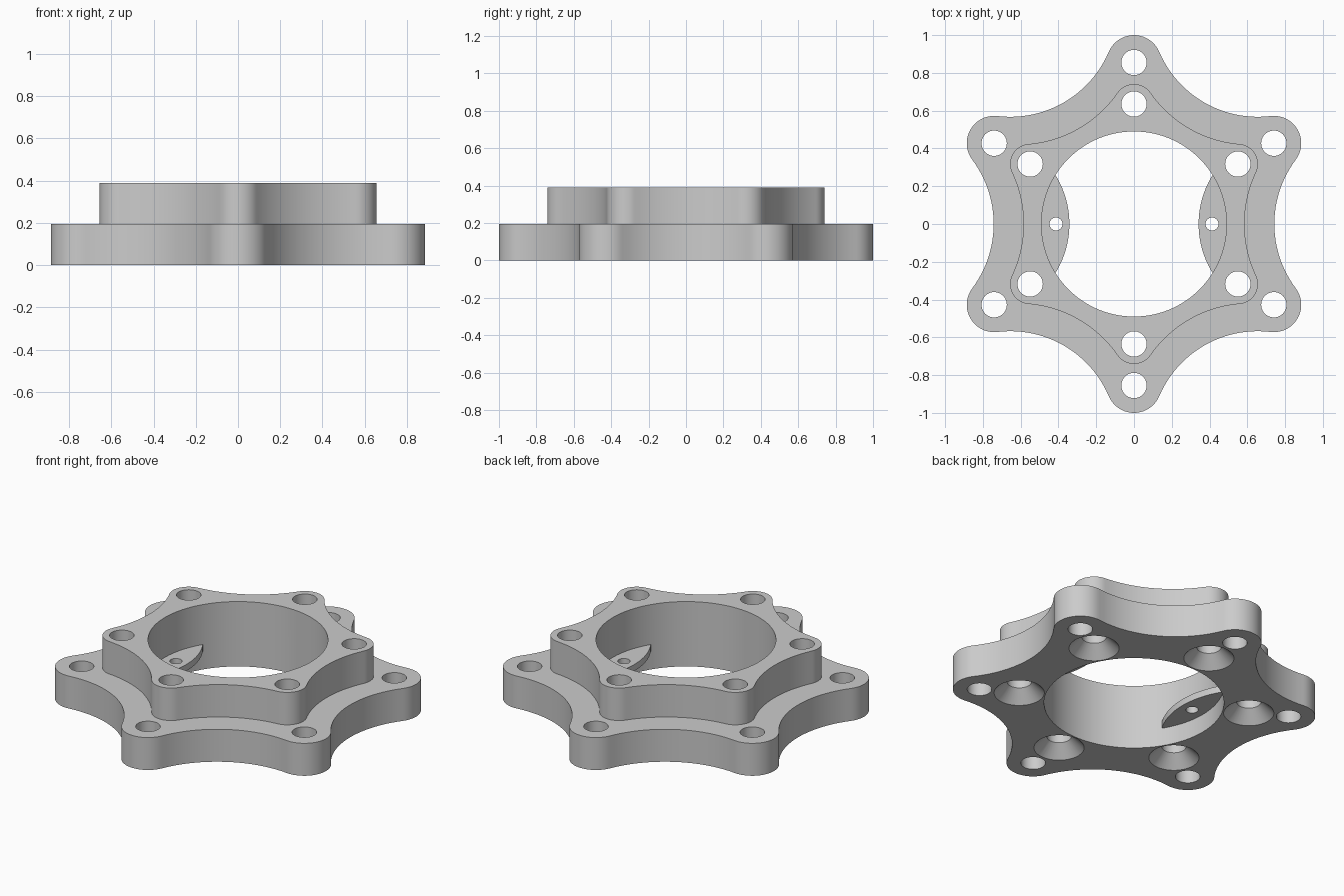
import bpy, bmesh
from math import cos, sin, pi, radians, atan2, sqrt
from mathutils import Vector

cube = bpy.data.objects.get("Cube")
if cube:
    bpy.data.objects.remove(cube, do_unlink=True)

BASE_H, TOP_H = 0.195, 0.39
BORE_R, HOLE_R = 0.49, 0.067
OUTER_PITCH, INNER_PITCH = 0.855, 0.635
LOBES = [radians(30 + 60 * i) for i in range(6)]

grey = bpy.data.materials.new("plain grey")
grey.use_nodes = True
grey.diffuse_color = (0.6, 0.6, 0.6, 1)
grey.node_tree.nodes["Principled BSDF"].inputs["Base Color"].default_value = (0.6, 0.6, 0.6, 1)


def arc(cx, cy, r, a0, a1, n):
    """Points along an arc, both ends included."""
    return [Vector((cx + r * cos(a0 + (a1 - a0) * i / n),
                    cy + r * sin(a0 + (a1 - a0) * i / n))) for i in range(n + 1)]


def star_outline(pitch, lobe_r, valley):
    """Six round lobes joined by tangent concave arcs."""
    k = valley - lobe_r
    dist = (pitch ** 2 - k ** 2) / (2 * (pitch * cos(pi / 6) - k))
    t = atan2(dist * sin(pi / 6), dist * cos(pi / 6) - pitch)
    pts = []
    for a in LOBES:
        pts += arc(pitch * cos(a), pitch * sin(a), lobe_r, a - t, a + t, 20)
        v = a + pi / 6
        pts += arc(dist * cos(v), dist * sin(v), dist - valley,
                   a + t + pi, a + pi / 3 - t + pi, 24)[1:-1]
    return pts


def new_object(name, bm):
    bmesh.ops.recalc_face_normals(bm, faces=bm.faces[:])
    mesh = bpy.data.meshes.new(name)
    bm.to_mesh(mesh)
    bm.free()
    mesh.materials.append(grey)
    obj = bpy.data.objects.new(name, mesh)
    bpy.context.collection.objects.link(obj)
    return obj


def prism(name, pts, z0, z1):
    bm = bmesh.new()
    face = bm.faces.new([bm.verts.new((p.x, p.y, z0)) for p in pts])
    up = bmesh.ops.extrude_face_region(bm, geom=[face])["geom"]
    bmesh.ops.translate(bm, vec=(0, 0, z1 - z0),
                        verts=[v for v in up if isinstance(v, bmesh.types.BMVert)])
    return new_object(name, bm)


def add_lathe(bm, x, y, profile, n):
    """Closed solid of revolution from (radius, height) pairs."""
    rings = [[bm.verts.new((x + r * cos(2 * pi * i / n), y + r * sin(2 * pi * i / n), z))
              for i in range(n)] for r, z in profile]
    for low, high in zip(rings, rings[1:]):
        for i in range(n):
            j = (i + 1) % n
            bm.faces.new((low[i], low[j], high[j], high[i]))
    bm.faces.new(rings[0][::-1])
    bm.faces.new(rings[-1])


def boolean(target, tool, operation):
    mod = target.modifiers.new(operation.lower(), 'BOOLEAN')
    mod.operation, mod.solver, mod.object = operation, 'EXACT', tool
    bpy.context.view_layer.objects.active = target
    bpy.ops.object.modifier_apply(modifier=mod.name)
    bpy.data.objects.remove(tool, do_unlink=True)


def smooth(obj):
    bpy.ops.object.select_all(action='DESELECT')
    obj.select_set(True)
    bpy.context.view_layer.objects.active = obj
    bpy.ops.object.shade_smooth_by_angle(angle=radians(30))


# Two stacked star-shaped tiers
body = prism("star_flange", star_outline(OUTER_PITCH, 0.145, 0.743), 0, BASE_H)
boolean(body, prism("upper_tier", star_outline(INNER_PITCH, 0.106, 0.585),
                    BASE_H / 2, TOP_H), 'UNION')

# Central bore, plain outer holes and inner holes countersunk from below
bm = bmesh.new()
add_lathe(bm, 0, 0, [(BORE_R, -0.1), (BORE_R, 0.5)], 128)
for a in LOBES:
    add_lathe(bm, OUTER_PITCH * cos(a), OUTER_PITCH * sin(a),
              [(HOLE_R, -0.1), (HOLE_R, 0.5)], 40)
    add_lathe(bm, INNER_PITCH * cos(a), INNER_PITCH * sin(a),
              [(0.137, -0.1), (0.137, 0), (HOLE_R, 0.07), (HOLE_R, 0.5)], 40)
boolean(body, new_object("hole_cutter", bm), 'DIFFERENCE')
smooth(body)

# Lens-shaped tabs inside the bore, each with a small hole
TAB_C, TAB_R, WALL_R = 0.835, 0.493, BORE_R + 0.004
tip_x = (TAB_C ** 2 + WALL_R ** 2 - TAB_R ** 2) / (2 * TAB_C)
tip_y = sqrt(WALL_R ** 2 - tip_x ** 2)
wall_a, tab_a = atan2(tip_y, tip_x), atan2(tip_y, TAB_C - tip_x)
lens = arc(0, 0, WALL_R, -wall_a, wall_a, 32)
lens += arc(TAB_C, 0, TAB_R, pi - tab_a, pi + tab_a, 32)[1:-1]
for side, name in ((1, "left_tab"), (-1, "right_tab")):
    tab = prism(name, [p * side for p in lens], 0.11, 0.15)
    bm = bmesh.new()
    add_lathe(bm, side * 0.413, 0, [(0.034, 0), (0.034, 0.3)], 32)
    boolean(tab, new_object("tab_hole_cutter", bm), 'DIFFERENCE')
    smooth(tab)
